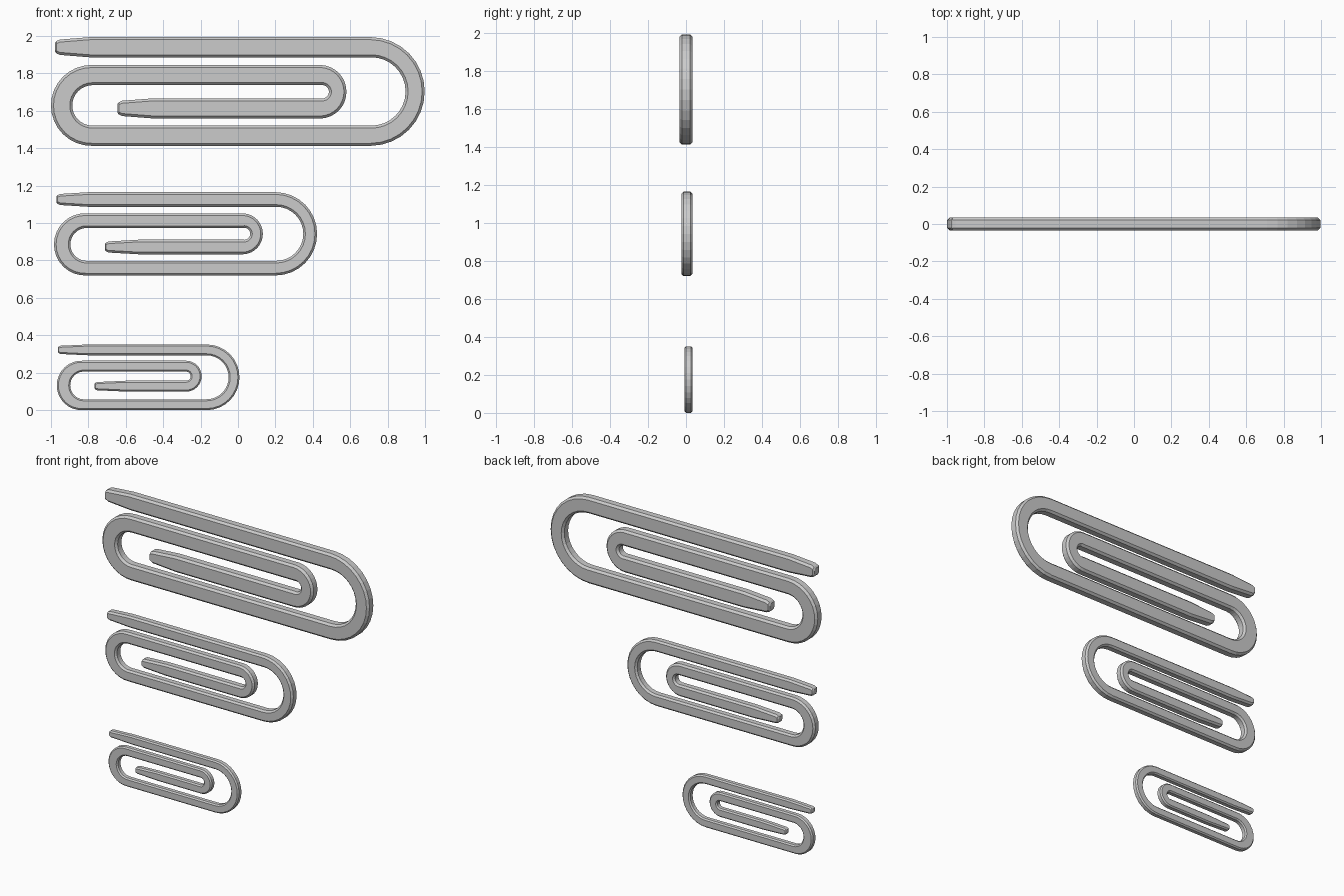
import bpy, bmesh
from math import sin, cos, pi
from mathutils import Vector

if "Cube" in bpy.data.objects:
    bpy.data.objects.remove(bpy.data.objects["Cube"])

BACK_Y = 0.034   # the backs of all clips are flush
SEGMENTS = 16    # facets per bend


def bend(side, mid_x, z_from, z_to, bar_w, bend_w):
    """Half circle between two bars; side is +1 for right, -1 for left."""
    r, zc = abs(z_from - z_to) / 2, (z_from + z_to) / 2
    cx = mid_x - side * r
    points = []
    for i in range(SEGMENTS + 1):
        a = pi * i / SEGMENTS
        width = bar_w + (bend_w - bar_w) * sin(a)
        points.append((cx + side * r * sin(a), zc + (z_from - zc) * cos(a), width))
    return points


def tip(x, taper_x, z, w):
    """Narrowed, blunted wire end, listed from the end inward."""
    return [(x, z, w * 0.42), (x + w * 0.07, z, w * 0.6),
            (x + w * 0.24, z, w * 0.76), (taper_x, z, w)]


def sweep(name, path, thick):
    """Sweep a chamfered rectangle along an x-z path of varying width."""
    bm = bmesh.new()
    c, yc, h = thick * 0.2, BACK_Y - thick / 2, thick / 2
    rings = []
    for i, (x, z, w) in enumerate(path):
        p0, p1 = path[max(i - 1, 0)], path[min(i + 1, len(path) - 1)]
        d = Vector((p1[0] - p0[0], p1[1] - p0[1])).normalized()
        n = Vector((-d.y, d.x))
        hw = w / 2
        section = [(hw, h - c), (hw - c, h), (c - hw, h), (-hw, h - c),
                   (-hw, c - h), (c - hw, -h), (hw - c, -h), (hw, c - h)]
        # the very ends also shrink in depth
        k = 0.72 if i in (0, len(path) - 1) else 1
        rings.append([bm.verts.new((x + n.x * u, yc + v * k, z + n.y * u))
                      for u, v in section])
    for a, b in zip(rings, rings[1:]):
        for j in range(8):
            k = (j + 1) % 8
            bm.faces.new((a[j], a[k], b[k], b[j]))
    bm.faces.new(rings[0])
    bm.faces.new(rings[-1])
    bmesh.ops.recalc_face_normals(bm, faces=bm.faces)
    mesh = bpy.data.meshes.new(name)
    bm.to_mesh(mesh)
    bm.free()
    obj = bpy.data.objects.new(name, mesh)
    bpy.context.collection.objects.link(obj)


def paper_clip(name, thick, w, bars, right, left, inner, tips, tapers):
    """bars: z of top, bottom, middle and inner bar; bends: (mid x, width)."""
    top, bottom, middle, low = bars
    path = tip(tips[0], tapers[0], top, w)
    path += bend(1, right[0], top, bottom, w, right[1])
    path += bend(-1, left[0], bottom, middle, w, left[1])
    path += bend(1, inner[0], middle, low, w, inner[1])
    path += tip(tips[1], tapers[1], low, w)[::-1]
    sweep(name, path, thick)


paper_clip("large_paper_clip", 0.068, 0.108, (1.94, 1.467, 1.791, 1.613),
           (0.947, 0.102), (-0.943, 0.114), (0.533, 0.094),
           (-0.979, -0.645), (-0.79, -0.45))
paper_clip("medium_paper_clip", 0.058, 0.078, (1.126, 0.759, 1.013, 0.872),
           (0.386, 0.074), (-0.940, 0.088), (0.099, 0.068),
           (-0.970, -0.711), (-0.80, -0.53))
paper_clip("small_paper_clip", 0.042, 0.058, (0.322, 0.029, 0.235, 0.128),
           (-0.021, 0.058), (-0.933, 0.072), (-0.224, 0.059),
           (-0.963, -0.767), (-0.80, -0.60))
